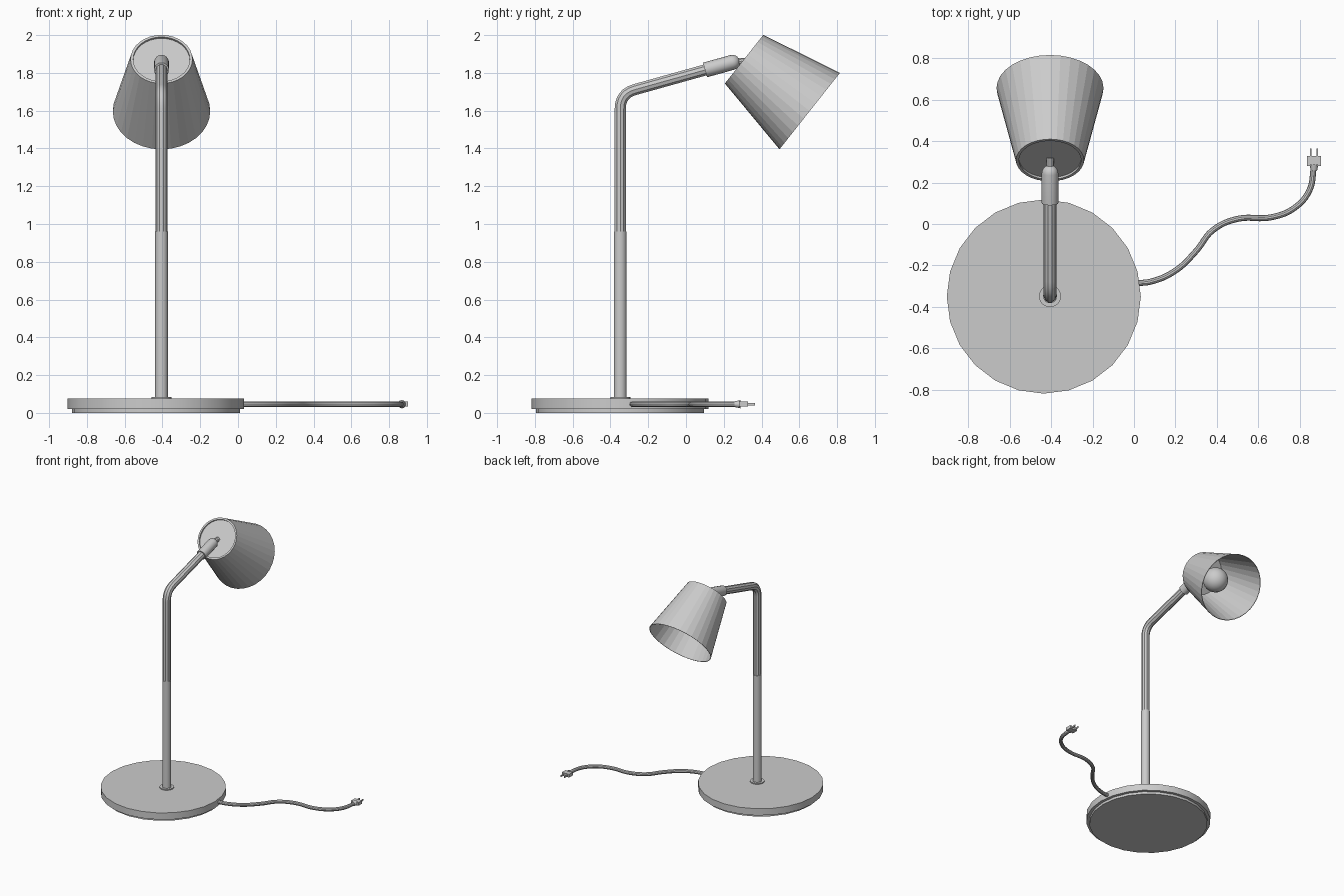
import bpy, bmesh
from math import sin, cos, pi
from mathutils import Vector, Matrix

if "Cube" in bpy.data.objects:
    bpy.data.objects.remove(bpy.data.objects["Cube"], do_unlink=True)

# One painted-metal grey for the whole lamp
GREY = (0.6, 0.6, 0.6, 1)
grey = bpy.data.materials.new("light_grey")
grey.use_nodes = True
grey.diffuse_color = GREY
grey.node_tree.nodes["Principled BSDF"].inputs["Base Color"].default_value = GREY


def finish(ob, smooth=True):
    ob.data.materials.clear()
    ob.data.materials.append(grey)
    bpy.ops.object.select_all(action='DESELECT')
    ob.select_set(True)
    bpy.context.view_layer.objects.active = ob
    if smooth:
        bpy.ops.object.shade_smooth_by_angle(angle=0.6)
    return ob


def add_mesh(name, bm, smooth=True):
    bmesh.ops.recalc_face_normals(bm, faces=bm.faces)
    me = bpy.data.meshes.new(name)
    bm.to_mesh(me)
    bm.free()
    ob = bpy.data.objects.new(name, me)
    bpy.context.collection.objects.link(ob)
    return finish(ob, smooth)


def lathe(name, profile, origin, axis=(0, 0, 1), sides=24, smooth=True):
    """Spin (radius, height) points around an axis; the ends lie on the axis."""
    bm = bmesh.new()
    turn = Vector(axis).to_track_quat('Z', 'Y').to_matrix().to_4x4()
    place = Matrix.Translation(origin) @ turn
    rings = [[bm.verts.new(place @ Vector((r * cos(2 * pi * i / sides), r * sin(2 * pi * i / sides), h)))
              for i in range(sides)] for r, h in profile]
    for a, b in zip(rings, rings[1:]):
        for i in range(sides):
            j = (i + 1) % sides
            bm.faces.new((a[i], a[j], b[j], b[i]))
    bmesh.ops.remove_doubles(bm, verts=bm.verts, dist=1e-5)
    return add_mesh(name, bm, smooth)


def tube(name, points, radius, kind='POLY'):
    cu = bpy.data.curves.new(name, 'CURVE')
    cu.dimensions = '3D'
    cu.bevel_depth = radius
    cu.bevel_resolution = 3
    cu.use_fill_caps = True
    sp = cu.splines.new(kind)
    if kind == 'BEZIER':
        sp.resolution_u = 6
        sp.bezier_points.add(len(points) - 1)
        for bp, p in zip(sp.bezier_points, points):
            bp.co = p
            bp.handle_left_type = bp.handle_right_type = 'AUTO'
    else:
        sp.points.add(len(points) - 1)
        for pt, p in zip(sp.points, points):
            pt.co = (*p, 1)
    ob = bpy.data.objects.new(name, cu)
    bpy.context.collection.objects.link(ob)
    bpy.ops.object.select_all(action='DESELECT')
    ob.select_set(True)
    bpy.context.view_layer.objects.active = ob
    bpy.ops.object.convert(target='MESH')
    return finish(bpy.context.view_layer.objects.active)


def box(name, size, centre):
    bm = bmesh.new()
    bmesh.ops.create_cube(bm, size=1, matrix=Matrix.Translation(centre) @ Matrix.Diagonal((*size, 1)))
    return add_mesh(name, bm, False)


X, Y = -0.405, -0.348   # pole position

# Base with a recessed foot
lathe("base", [(0, 0), (0.445, 0), (0.445, 0.02), (0.468, 0.02), (0.468, 0.075), (0, 0.075)],
      (-0.435, -0.35, 0))
lathe("pole_collar", [(0, 0.07), (0.053, 0.07), (0.053, 0.083), (0, 0.083)], (X, Y, 0))

# Pole: thicker lower sleeve, then a bent upper tube
lathe("lower_pole", [(0, 0.075), (0.034, 0.075), (0.034, 0.96), (0, 0.96)], (X, Y, 0), sides=16)
arm_end = Vector((X, 0.25, 1.857))
corner = Vector((X, Y, 1.69))
arm_dir = (arm_end - corner).normalized()
start, stop = corner - Vector((0, 0, 0.08)), corner + arm_dir * 0.08
bend = [start.lerp(corner, t / 6).lerp(corner.lerp(stop, t / 6), t / 6) for t in range(7)]
tube("upper_pole", [(X, Y, 0.94)] + bend + [arm_end - arm_dir * 0.1], 0.031)

# Arm sleeve with a rounded tip, and the pin into the shade
sleeve = [(0, 0), (0.04, 0), (0.04, 0.15)]
sleeve += [(0.04 * cos(a * pi / 10), 0.15 + 0.04 * sin(a * pi / 10)) for a in range(1, 5)]
lathe("arm_sleeve", sleeve + [(0, 0.19)], arm_end - arm_dir * 0.155, arm_dir, 16)

# Shade: thin tapered wall with a recessed cap
top = Vector((X, 0.3075, 1.8725))
axis = Vector((0, 0.784, -0.62)).normalized()
lathe("shade", [(0, 0.012), (0.15, 0.012), (0.15, 0), (0.164, 0), (0.258, 0.443),
                (0.254, 0.443), (0.163, 0.02), (0, 0.02)], top, axis, 32, False)
tube("shade_pin", [arm_end + arm_dir * 0.01, top + axis * 0.015], 0.018)

# Socket and bulb inside the shade
lathe("bulb_socket", [(0, 0.015), (0.055, 0.015), (0.055, 0.1), (0, 0.1)], top, axis)
bulb = [(0, 0.09), (0.045, 0.09), (0.05, 0.12)]
bulb += [(0.095 * sin(a * pi / 12), 0.21 - 0.095 * cos(a * pi / 12)) for a in range(3, 12)]
lathe("bulb", bulb + [(0, 0.305)], top, axis)

# Power cable lying in a wave beside the base
path = [(-0.01, -0.285), (0.08, -0.278), (0.2, -0.225), (0.3, -0.13), (0.38, -0.03), (0.5, 0.025),
        (0.66, 0.032), (0.77, 0.075), (0.845, 0.16), (0.868, 0.28)]
CZ = 0.046
tube("power_cable", [(x, y, CZ) for x, y in path], 0.0145, 'BEZIER')

# Plug with two prongs
lathe("plug_neck", [(0, 0), (0.015, 0), (0.022, 0.03), (0, 0.03)], (0.868, 0.258, CZ), (0, 1, 0), 12)
box("plug_body", (0.066, 0.048, 0.026), (0.868, 0.304, CZ))
for side, name in ((-1, "right_prong"), (1, "left_prong")):
    box(name, (0.006, 0.045, 0.013), (0.868 + side * 0.016, 0.342, CZ))
